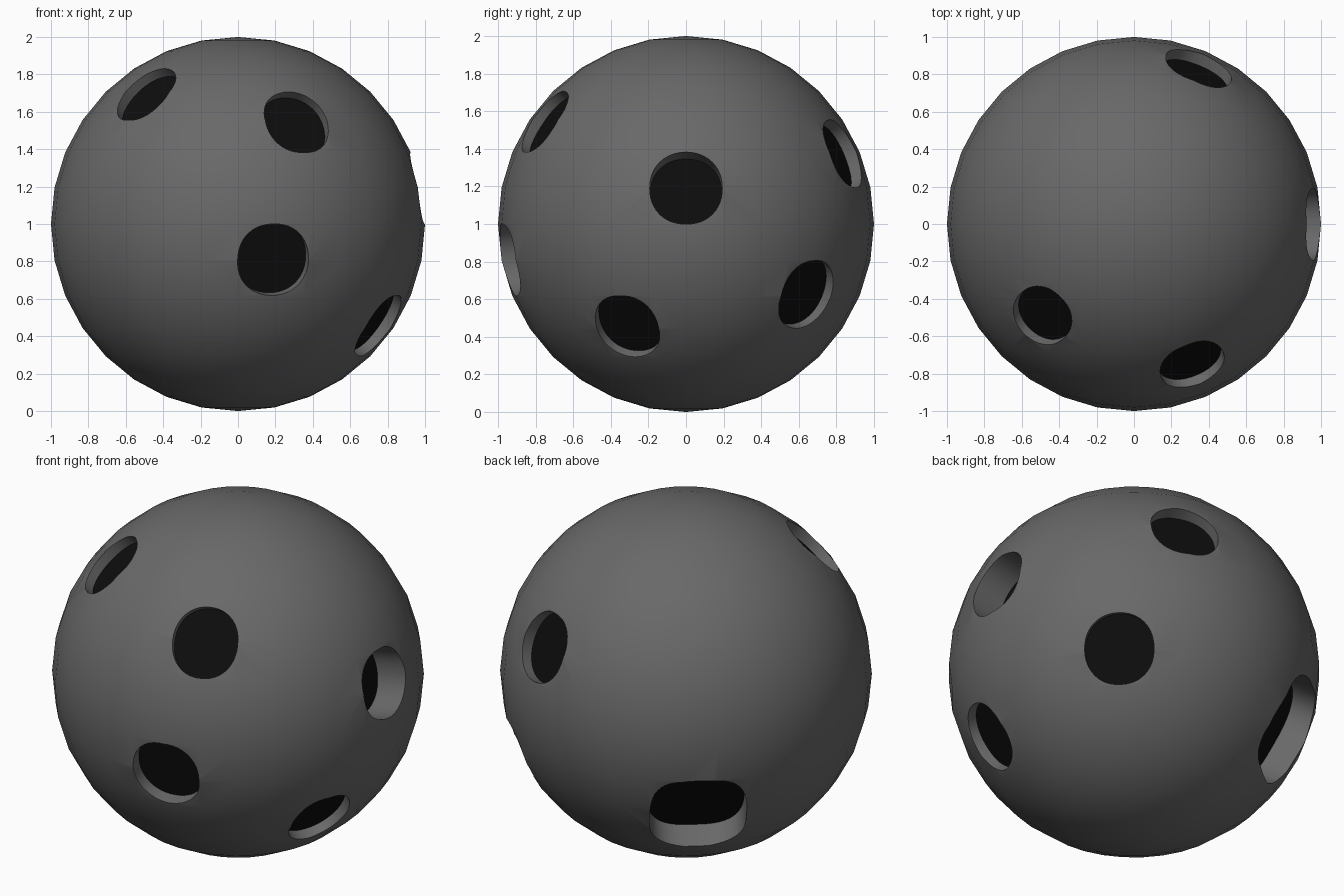
import bpy, bmesh
from math import radians, sin, cos, pi, copysign
from mathutils import Vector

cube = bpy.data.objects.get("Cube")
if cube:
    bpy.data.objects.remove(cube, do_unlink=True)


def material(name, rgb):
    mat = bpy.data.materials.new(name)
    mat.use_nodes = True
    color = (*rgb, 1)
    mat.diffuse_color = color
    bsdf = mat.node_tree.nodes["Principled BSDF"]
    bsdf.inputs["Base Color"].default_value = color
    bsdf.inputs["Roughness"].default_value = 0.6
    return mat


MATERIALS = [material("dark grey", (0.14, 0.14, 0.14)),
             material("black", (0.004, 0.004, 0.004))]


def mesh_object(name, bm):
    mesh = bpy.data.meshes.new(name)
    bm.to_mesh(mesh)
    bm.free()
    for mat in MATERIALS:
        mesh.materials.append(mat)
    obj = bpy.data.objects.new(name, mesh)
    bpy.context.collection.objects.link(obj)
    obj.location.z = 1
    return obj


def add_plug(bm, azimuth, elevation, half_w, half_h, power, depth):
    """Rounded prism pointing outward; its inner cap is black."""
    az, el = radians(azimuth), radians(elevation)
    axis = Vector((cos(el) * cos(az), cos(el) * sin(az), sin(el)))
    east = Vector((-sin(az), cos(az), 0))
    north = axis.cross(east)
    outline = []
    for i in range(SIDES):
        c, s = cos(2 * pi * i / SIDES), sin(2 * pi * i / SIDES)
        outline.append(east * copysign(abs(c) ** (2 / power), c) * half_w
                       + north * copysign(abs(s) ** (2 / power), s) * half_h)
    rim = cos(max(half_w, half_h))
    inner = [bm.verts.new(p + axis * (rim - depth)) for p in outline]
    outer = [bm.verts.new(p + axis * 1.2) for p in outline]
    bm.faces.new(inner[::-1]).material_index = 1
    bm.faces.new(outer)
    for i in range(SIDES):
        j = (i + 1) % SIDES
        bm.faces.new((inner[i], inner[j], outer[j], outer[i]))


# Ball
bm = bmesh.new()
bmesh.ops.create_uvsphere(bm, u_segments=32, v_segments=16, radius=1)
ball = mesh_object("ball", bm)

# Holes: azimuth, elevation, depth
SIDES = 48
HOLES = [(-78.75, -11.25, 0.08), (-67.5, 33.75, 0.06), (-135, 45, 0.06),
         (-22.5, -33.75, 0.06), (0, 11.25, 0.19), (45, -22.5, 0.06),
         (67.5, 22.5, 0.07)]
bm = bmesh.new()
for azimuth, elevation, depth in HOLES:
    width = 0.195 * (1 + cos(radians(elevation))) / 2
    add_plug(bm, azimuth, elevation, width, 0.195, 2.15, depth)
# Large square-ish hole at the back
add_plug(bm, 129.4, -28.1, 0.262, 0.29, 2.9, 0.15)
bmesh.ops.recalc_face_normals(bm, faces=bm.faces)
cutter = mesh_object("hole_cutter", bm)
cutter.hide_render = True

# Cut the holes, then keep their rims sharp
cut = ball.modifiers.new("holes", 'BOOLEAN')
cut.operation = 'DIFFERENCE'
cut.solver = 'EXACT'
cut.object = cutter
bpy.context.view_layer.update()
bpy.ops.object.select_all(action='DESELECT')
ball.select_set(True)
bpy.context.view_layer.objects.active = ball
bpy.ops.object.modifier_apply(modifier=cut.name)
bpy.data.objects.remove(cutter, do_unlink=True)
bpy.ops.object.shade_smooth_by_angle(angle=radians(35))
